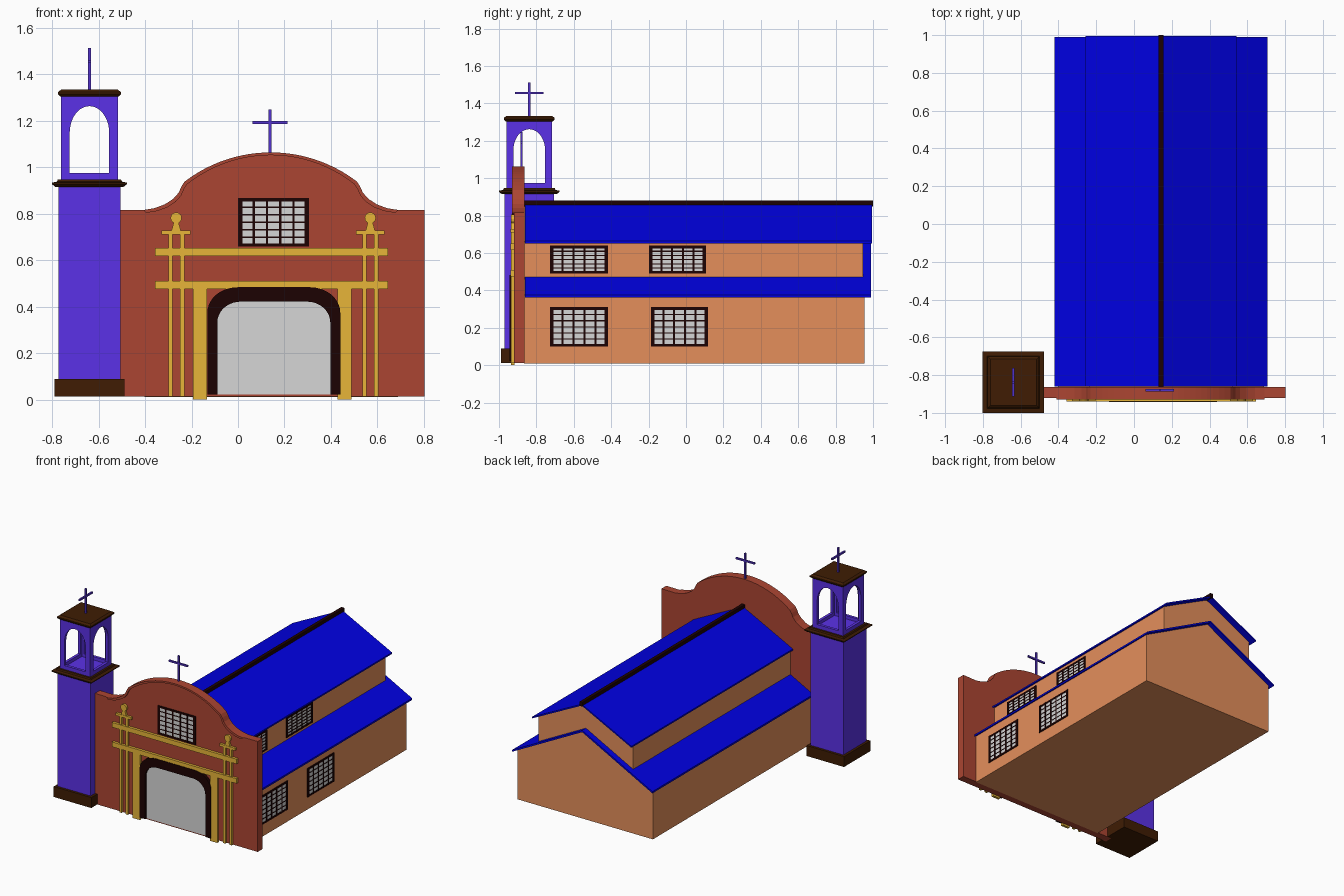
import bpy, bmesh, math
from mathutils import Vector

if "Cube" in bpy.data.objects:
    bpy.data.objects.remove(bpy.data.objects["Cube"])


def material(name, r, g, b):
    m = bpy.data.materials.new(name)
    m.diffuse_color = (r, g, b, 1)
    m.use_nodes = True
    m.node_tree.nodes["Principled BSDF"].inputs["Base Color"].default_value = m.diffuse_color
    return m


PURPLE = material("purple_plaster", 0.105, 0.031, 0.80)
INDIGO = material("indigo_metal", 0.085, 0.032, 0.60)
BROWN = material("dark_brown", 0.050, 0.012, 0.001)
DARK = material("dark_frame", 0.012, 0.0005, 0.0005)
RED = material("terracotta", 0.41, 0.06, 0.032)
ORANGE = material("orange_wall", 0.78, 0.275, 0.105)
GOLD = material("gold_trim", 0.80, 0.46, 0.04)
GREY = material("light_grey", 0.67, 0.67, 0.67)
BLUE = material("blue_roof", 0.0, 0.0, 0.78)


def finish(name, bm, *mats):
    bmesh.ops.recalc_face_normals(bm, faces=bm.faces)
    me = bpy.data.meshes.new(name)
    bm.to_mesh(me)
    bm.free()
    for m in mats:
        me.materials.append(m)
    ob = bpy.data.objects.new(name, me)
    ob.location = (.003, 0, -.005)  # seat the whole model on the ground
    bpy.context.collection.objects.link(ob)
    return ob


def add_box(bm, lo, hi, index=0):
    vs = bmesh.ops.create_cube(bm, size=1)["verts"]
    lo, hi = Vector(lo), Vector(hi)
    for v in vs:
        v.co = Vector((lo[i] + (v.co[i] + 0.5) * (hi[i] - lo[i]) for i in range(3)))
    for f in {f for v in vs for f in v.link_faces}:
        f.material_index = index


def box(name, lo, hi, mat):
    bm = bmesh.new()
    add_box(bm, lo, hi)
    return finish(name, bm, mat)


def prism(name, pts, a, b, mat, axis="y"):
    """Extrude a (u, z) outline along y or x."""
    bm = bmesh.new()
    place = (lambda u, z, d: (u, d, z)) if axis == "y" else (lambda u, z, d: (d, u, z))
    ends = [[bm.verts.new(place(u, z, d)) for u, z in pts] for d in (a, b)]
    for e in ends:
        bm.faces.new(e)
    n = len(pts)
    for i in range(n):
        j = (i + 1) % n
        bm.faces.new((ends[0][i], ends[0][j], ends[1][j], ends[1][i]))
    return finish(name, bm, mat)


def stack(name, cx, cy, rings, mat):
    """Square tapering rings given as (half width, z)."""
    bm = bmesh.new()
    loops = [[bm.verts.new((cx + sx * h, cy + sy * h, z))
              for sx, sy in ((-1, -1), (1, -1), (1, 1), (-1, 1))] for h, z in rings]
    bm.faces.new(loops[0])
    bm.faces.new(loops[-1])
    for p, q in zip(loops, loops[1:]):
        for i in range(4):
            bm.faces.new((p[i], p[(i + 1) % 4], q[(i + 1) % 4], q[i]))
    return finish(name, bm, mat)


def arch(cx, half, z0, z1, rx, rz, n=10):
    """Open outline with two rounded upper corners."""
    right = [(half - rx + rx * math.cos(t), z1 - rz + rz * math.sin(t))
             for t in (math.pi / 2 * i / n for i in range(n + 1))]
    right = [(half, z0)] + right
    left = [(-x, z) for x, z in reversed(right)]
    if rx >= half:
        left = left[1:]
    return [(cx + x, z) for x, z in right + left]


def window(name, side, plane, u0, u1, z0, z1, cols=5, rows=6):
    """Grey plate behind a dark grid, on the front (y) or right (x) wall."""
    bm = bmesh.new()

    def plate(a, b, c, d, depth, idx):
        if side == "front":
            add_box(bm, (a, plane - depth, c), (b, plane + 0.002, d), idx)
        else:
            add_box(bm, (plane - 0.002, a, c), (plane + depth, b, d), idx)
    plate(u0 + .005, u1 - .005, z0 + .005, z1 - .005, 0.003, 1)
    for i in range(cols + 1):
        w = 0.009 if i in (0, cols) else 0.005
        u = u0 + .009 + (u1 - u0 - .018) * i / cols
        plate(u - w, u + w, z0, z1, 0.006, 0)
    for i in range(rows + 1):
        w = 0.007 if i in (0, rows) else 0.003
        z = z0 + .007 + (z1 - z0 - .014) * i / rows
        plate(u0, u1, z - w, z + w, 0.005, 0)
    return finish(name, bm, DARK, GREY)


CX = 0.14


def gable(half, z0, eave, ridge):
    return [(CX - half, z0), (CX + half, z0), (CX + half, eave), (CX, ridge), (CX - half, eave)]


def chevron(half, eave, ridge, t):
    return [(CX - half, eave), (CX, ridge), (CX + half, eave),
            (CX + half, eave - t), (CX, ridge - t), (CX - half, eave - t)]


# Nave: two stacked gabled volumes with roofs and ridge cap
prism("lower_walls", gable(.545, .015, .38, .665), -.865, .954, ORANGE)
prism("upper_walls", gable(.38, .45, .665, .86), -.865, .946, ORANGE)
prism("lower_roof", chevron(.565, .381, .675, .013), -.86, .989, BLUE)
prism("upper_roof", chevron(.40, .668, .868, .011), -.86, .994, BLUE)
box("ridge_cap", (CX - .012, -.865, .854), (CX + .012, 1, .886), DARK)

# Right side windows
for i, (y0, y1) in enumerate(((-.727, -.417), (-.187, .118))):
    window(f"lower_window_{i}", "right", CX + .545, y0, y1, .105, .315)
for i, (y0, y1) in enumerate(((-.727, -.417), (-.198, .107))):
    window(f"upper_window_{i}", "right", CX + .38, y0, y1, .495, .644)

# Facade with curved parapet and raised rim
R = .61
dome = [(.37 * i / 12, 1.068 - R + math.sqrt(R * R - (.37 * i / 12) ** 2)) for i in range(13)]
half = dome + [(.384, .922), (.396, .895), (.42, .868), (.455, .845), (.50, .828), (.55, .82)]
top = [(-x, z) for x, z in reversed(half[1:])] + half
F = -.920
outline = [(-.662, .018), (-.662, .821)] + top + [(.662, .821), (.662, .018)]
prism("facade", [(.138 + x, z) for x, z in outline], F, -.864, RED)
rim = top + [(x * .972, z - .012) for x, z in reversed(top)]
prism("facade_rim", [(.138 + x, z) for x, z in rim], -.93, F + .002, RED)
window("facade_window", "front", F, -.002, .302, .663, .871)

# Door with rounded frame
inner = arch(.151, .243, .027, .426, .10, .09)
outer = arch(.151, .286, .027, .488, .13, .11)
prism("door", inner, F - .005, F + .002, GREY)
prism("door_frame", outer + inner[::-1], -.943, F + .002, DARK)

# Gold portal: pilasters, beams, slender columns and finials
Y0, Y1 = -.936, F + .002
for n, x in (("left", -.167), ("right", .456)):
    box(f"pilaster_{n}", (x - .03, Y0, .005), (x + .03, Y1, .482), GOLD)
for n, z0, z1 in (("lower", .480, .515), ("upper", .622, .657)):
    box(f"beam_{n}", (-.36, Y0 - .003, z0), (.643, Y1, z1), GOLD)
for n, x in (("left", -.269), ("right", .566)):
    for k, dx in enumerate((-.025, .026)):
        box(f"column_{n}_{k}", (x + dx - .009, Y0 + .001, .017), (x + dx + .009, Y1, .717), GOLD)
    box(f"column_cap_{n}", (x - .062, Y0 - .001, .714), (x + .062, Y1, .732), GOLD)
    prism(f"finial_post_{n}", [(x - .02, .732), (x + .02, .732), (x + .009, .772), (x - .009, .772)],
          Y0 + .001, Y1, GOLD)
    disc = [(x + .024 * math.cos(math.pi * i / 8), .786 + .024 * math.sin(math.pi * i / 8))
            for i in range(16)]
    prism(f"finial_ball_{n}", disc, Y0, Y1, GOLD)

# Bell tower
TX, TY = -.642, -.838
stack("tower_base", TX, TY, [(.151, .018), (.151, .094)], BROWN)
stack("tower_shaft", TX, TY, [(.133, .09), (.133, .925)], PURPLE)
stack("tower_cornice", TX, TY, [(.147, .92), (.162, .932), (.162, .938), (.14, .942), (.136, .952)], BROWN)
stack("tower_roof", TX, TY, [(.125, 1.308), (.136, 1.319), (.136, 1.327), (.122, 1.338)], BROWN)
belfry = stack("belfry", TX, TY, [(.122, .948), (.122, 1.313)], PURPLE)
cutters = [stack("belfry_hollow_cutter", TX, TY, [(.102, .956), (.102, 1.3)], PURPLE)]
for axis, c, d in (("y", TX, TY), ("x", TY, TX)):
    cutters.append(prism(f"belfry_arch_cutter_{axis}", arch(c, .085, .98, 1.267, .085, .115),
                         d - .3, d + .3, PURPLE, axis))
for c in cutters:
    c.hide_render = True
    c.hide_viewport = True
    m = belfry.modifiers.new(c.name, "BOOLEAN")
    m.operation, m.object, m.solver = "DIFFERENCE", c, "EXACT"

# Crosses
t = .006
box("facade_cross_post", (.135 - t, -.886, 1.05), (.135 + t, -.874, 1.252), INDIGO)
box("facade_cross_bar", (.059, -.886, 1.19), (.209, -.874, 1.202), INDIGO)
box("tower_cross_post", (TX - t, TY - t, 1.33), (TX + t, TY + t, 1.517), INDIGO)
box("tower_cross_bar", (TX - t, TY - .075, 1.454), (TX + t, TY + .075, 1.466), INDIGO)
